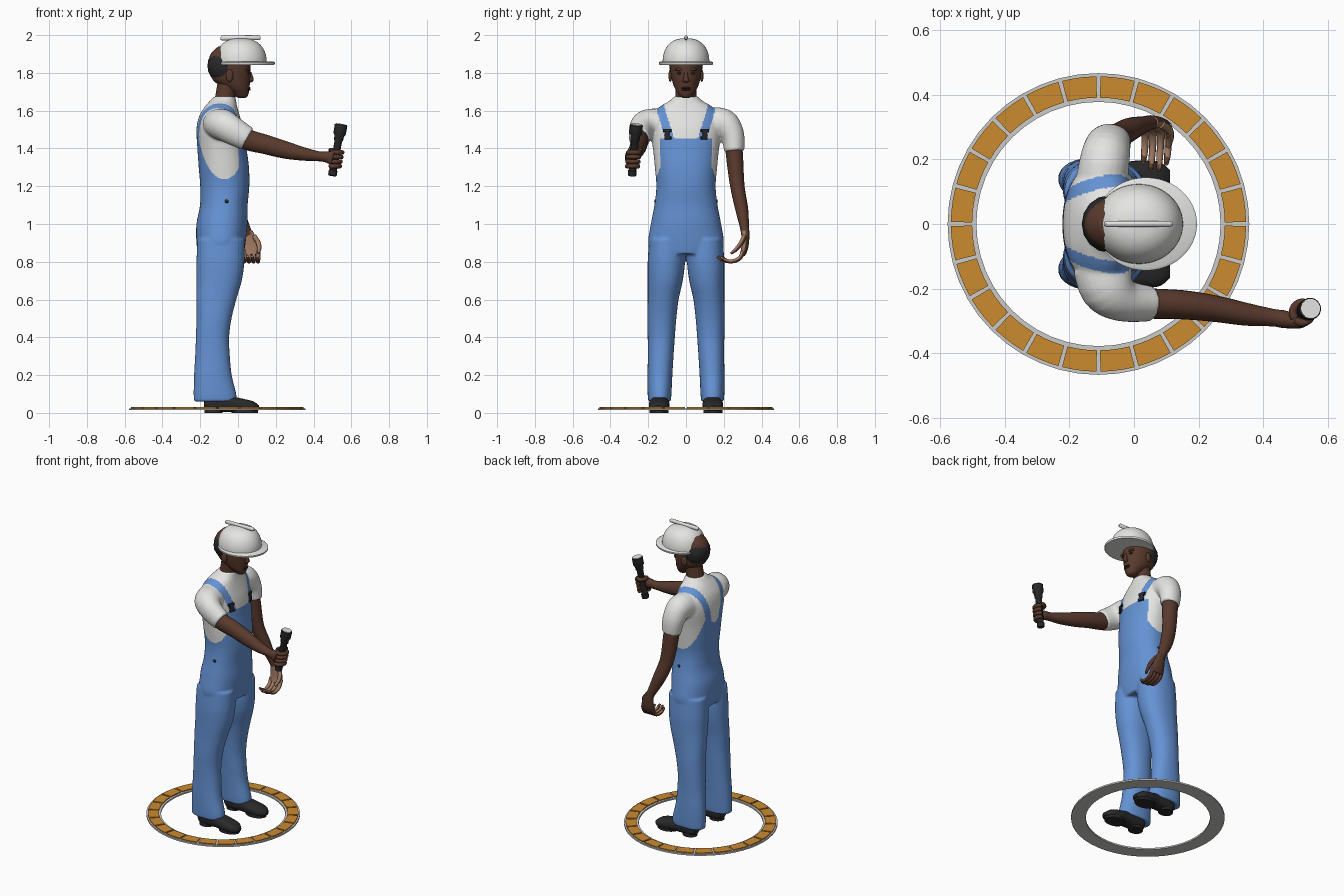
import bpy, bmesh, math
from mathutils import Vector, Matrix

if "Cube" in bpy.data.objects:
    bpy.data.objects.remove(bpy.data.objects["Cube"])


def material(name, r, g, b):
    m = bpy.data.materials.new(name)
    m.use_nodes = True
    m.diffuse_color = (r, g, b, 1)
    m.node_tree.nodes["Principled BSDF"].inputs["Base Color"].default_value = (r, g, b, 1)
    return m


WHITE = material("white", .78, .78, .77)
BLUE = material("denim blue", .13, .29, .66)
SKIN = material("brown skin", .1, .042, .026)
PALM = material("light palm", .34, .19, .12)
DARK = material("dark skin", .05, .018, .012)
BLACK = material("black", .022, .022, .024)
ORANGE = material("orange", .6, .26, .03)
GREY = material("light grey", .6, .6, .58)
UP, FWD = Vector((0, 0, 1)), Vector((1, 0, 0))


def resample(pts, sub):
    """Catmull-Rom through the points."""
    pts = [Vector(p) for p in pts]
    if sub == 1:
        return pts
    out = []
    for i in range(len(pts) - 1):
        a, b, c, d = pts[max(i - 1, 0)], pts[i], pts[i + 1], pts[min(i + 2, len(pts) - 1)]
        for k in range(sub):
            t = k / sub
            out.append((b * 2 + (c - a) * t + (a * 2 - b * 5 + c * 4 - d) * t ** 2
                        + (b * 3 - a - c * 3 + d) * t ** 3) * .5)
    return out + [pts[-1]]


def tube(bm, pts, ref=FWD, axis=None, n=24, sub=4, power=2):
    """Skin sections (x, y, z, radius along ref, radius across)."""
    pts = resample(pts, sub)
    rings = []
    for i, p in enumerate(pts):
        t = axis or (pts[min(i + 1, len(pts) - 1)] - pts[max(i - 1, 0)])
        t = Vector(t[:3]).normalized()
        u = (ref - t * ref.dot(t)).normalized()
        v = t.cross(u)
        ring = []
        for k in range(n):
            c, s = math.cos(math.tau * k / n), math.sin(math.tau * k / n)
            c, s = (math.copysign(abs(q) ** (2 / power), q) for q in (c, s))
            ring.append(bm.verts.new(Vector(p[:3]) + u * c * max(p[3], .001) + v * s * max(p[4], .001)))
        rings.append(ring)
    for a, b in zip(rings, rings[1:]):
        for k in range(n):
            bm.faces.new((a[k - 1], a[k], b[k], b[k - 1]))
    bm.faces.new(rings[0][::-1])
    bm.faces.new(rings[-1])


def blob(bm, loc, size):
    bmesh.ops.create_uvsphere(bm, u_segments=16, v_segments=10, radius=1,
                              matrix=Matrix.Translation(loc) @ Matrix.Diagonal((*size, 1)))


def smooth(mesh, angle=45):
    for p in mesh.polygons:
        p.use_smooth = True
    mesh.set_sharp_from_angle(angle=math.radians(angle))


def finish(bm, name, *mats, rule=None):
    bmesh.ops.recalc_face_normals(bm, faces=bm.faces[:])
    mesh = bpy.data.meshes.new(name)
    bm.to_mesh(mesh)
    bm.free()
    for m in mats:
        mesh.materials.append(m)
    if rule:
        for p in mesh.polygons:
            p.material_index = int(rule(p))
    smooth(mesh)
    ob = bpy.data.objects.new(name, mesh)
    bpy.context.collection.objects.link(ob)
    return ob


def part(name, mat, pts, **kw):
    bm = bmesh.new()
    tube(bm, pts, **kw)
    return finish(bm, name, mat)


# Clothing: torso, legs and sleeves fused into one soft surface
bm = bmesh.new()
torso = [(.84, -.09, .12, .17), (.9, -.09, .13, .2), (1, -.085, .135, .186), (1.1, -.075, .126, .167),
         (1.2, -.07, .13, .157), (1.3, -.075, .133, .165), (1.4, -.085, .13, .175), (1.5, -.095, .125, .19),
         (1.57, -.098, .108, .185), (1.62, -.09, .086, .14), (1.65, -.08, .07, .09), (1.675, -.07, .056, .064)]
tube(bm, [(x, 0, z, a, b) for z, x, a, b in torso], axis=UP, n=48, power=2.2)
leg = [(.06, -.12, .14, .113, .06), (.1, -.122, .14, .113, .063), (.2, -.133, .138, .1, .066),
       (.3, -.135, .134, .092, .068), (.4, -.135, .131, .088, .072), (.5, -.127, .128, .093, .077),
       (.6, -.115, .121, .106, .082), (.7, -.1, .11, .12, .093), (.8, -.093, .104, .127, .099),
       (.92, -.09, .1, .125, .095)]
for s in (-1, 1):
    tube(bm, [(x, s * y, z, a, b) for z, x, y, a, b in leg], axis=UP, n=32, power=2.2)
tube(bm, [(-.1, -.13, 1.53, .08, .09), (-.08, -.2, 1.525, .083, .085), (-.03, -.237, 1.495, .076, .066),
          (.05, -.247, 1.45, .064, .055)], ref=UP)
tube(bm, [(-.1, .13, 1.53, .08, .085), (-.09, .2, 1.53, .077, .08), (-.08, .245, 1.47, .07, .064),
          (-.07, .256, 1.385, .062, .053)], ref=FWD)
clothes = finish(bm, "overalls_and_shirt", BLUE, WHITE)
bpy.context.view_layer.objects.active = clothes
mod = clothes.modifiers.new("fuse", "REMESH")
mod.mode, mod.voxel_size = "VOXEL", .0065
soft = clothes.modifiers.new("soften", "SMOOTH")
soft.iterations = 6
for m in ("fuse", "soften"):
    bpy.ops.object.modifier_apply(modifier=m)


def is_shirt(p):
    x, y, z = p.center
    y = abs(y)
    if z < 1.215:
        return False
    if x > -.08:
        bib = z < 1.455 and y < .137 + max(0, 1.3 - z) * .35
    else:
        bib = z < 1.39 + .6 * y and y < .165 - .36 * (z - 1.22)
    f = min(max((x + .17) / .12, 0), 1)
    centre = (1 - f) * (.06 + .28 * (z - 1.43)) + f * (.095 + .3 * (z - 1.48))
    strap = z > 1.42 and abs(y - centre) < .023
    return not (bib or strap)


for p in clothes.data.polygons:
    p.material_index = int(is_shirt(p))
smooth(clothes.data, 80)
bpy.context.view_layer.update()

# Strap buckles and side buttons sit on the cloth
bm = bmesh.new()
for s in (-1, 1):
    for y, z, w, h in ((.098, 1.495, .044, .016), (.098, 1.475, .024, .03), (.095, 1.455, .036, .014)):
        ok, loc, nor, _ = clothes.ray_cast(Vector((1, s * y, z)), Vector((-1, 0, 0)))
        turn = nor.to_track_quat("X", "Z").to_matrix().to_4x4()
        bmesh.ops.create_cube(bm, size=1, matrix=Matrix.Translation(loc) @ turn @ Matrix.Diagonal((.018, w, h, 1)))
finish(bm, "strap_buckles", BLACK)
bm = bmesh.new()
for s in (-1, 1):
    ok, loc, nor, _ = clothes.ray_cast(Vector((-.06, s, 1.12)), Vector((0, -s, 0)))
    blob(bm, loc, (.01, .005, .01))
finish(bm, "side_buttons", BLACK)

# Shoes with soles
for s, side in ((-1, "right"), (1, "left")):
    bm = bmesh.new()
    tube(bm, [(-.18, s * .14, .045, .025, .03), (-.15, s * .14, .048, .042, .048), (-.05, s * .14, .048, .042, .05),
              (.02, s * .142, .04, .036, .055), (.08, s * .144, .033, .028, .048), (.112, s * .145, .027, .012, .02)],
         ref=UP, axis=FWD, power=2.4)
    for x, a, b in ((.035, .07, .05), (-.13, .048, .042)):
        tube(bm, [(x, s * .142, z, a, b) for z in (0, .025)], axis=UP, sub=1)
    finish(bm, side + "_shoe", BLACK)

# Neck, head and face
part("neck", SKIN, [(-.08, 0, 1.6, .06, .06), (-.066, 0, 1.68, .054, .056), (-.05, 0, 1.77, .055, .058)], axis=UP)
bm = bmesh.new()
head = [(1.667, .022, .015, .015), (1.675, .018, .032, .03), (1.695, .01, .047, .044), (1.72, -.008, .068, .06),
        (1.76, -.033, .098, .074), (1.8, -.04, .107, .081), (1.85, -.045, .11, .085), (1.9, -.045, .1, .08),
        (1.94, -.045, .06, .05)]
tube(bm, [(x, 0, z, a, b) for z, x, a, b in head], axis=UP, n=32)
tube(bm, [(.062, 0, 1.805, .008, .009), (.07, 0, 1.775, .011, .012), (.07, 0, 1.758, .012, .019),
          (.06, 0, 1.748, .008, .012)], axis=UP, n=12)
for s in (-1, 1):
    blob(bm, (-.045, s * .083, 1.785), (.02, .01, .033))
    blob(bm, (.052, s * .034, 1.818), (.014, .026, .008))
finish(bm, "head", SKIN)
bm = bmesh.new()
for z in (1.711, 1.72):
    blob(bm, (.055, 0, z), (.012, .025, .006))
for s in (-1, 1):
    blob(bm, (.055, s * .034, 1.798), (.008, .014, .006))
finish(bm, "lips_and_eyes", DARK)
bm = bmesh.new()
blob(bm, (-.077, 0, 1.838), (.085, .089, .093))
finish(bm, "hair", BLACK)

# Hard hat: dome, brim and crown ridge
dome = [(1.85, 1), (1.89, .975), (1.93, .86), (1.96, .66), (1.978, .38), (1.984, .02)]
part("hat_dome", WHITE, [(.015, 0, z, .137 * f, .124 * f) for z, f in dome], axis=UP, n=48)
part("hat_brim", WHITE, [(.037, 0, z, .158 * f, .144 * f) for z, f in ((1.843, .98), (1.847, 1), (1.855, 1), (1.86, .94))],
     axis=UP, n=48, sub=1)
part("hat_ridge", WHITE, [(-.093, 0, 1.982, .006, .005), (-.085, 0, 1.985, .013, .01), (.11, 0, 1.987, .013, .01),
                          (.12, 0, 1.984, .006, .005)], ref=UP, axis=FWD, n=12, sub=1)

# Bare arms
part("right_arm", SKIN, [(-.03, -.237, 1.49, .055, .05), (.05, -.246, 1.447, .055, .047), (.15, -.25, 1.42, .051, .045),
                         (.25, -.262, 1.392, .046, .041), (.35, -.28, 1.37, .035, .035), (.43, -.29, 1.358, .026, .027),
                         (.47, -.296, 1.355, .03, .027), (.505, -.306, 1.347, .04, .018)], ref=UP)
part("left_arm", SKIN, [(-.08, .25, 1.45, .05, .045), (-.07, .257, 1.36, .05, .045), (-.05, .272, 1.2, .045, .038),
                        (-.01, .295, 1.08, .041, .034), (.035, .31, .98, .029, .024), (.052, .315, .94, .028, .022)])


def inner_side(p):
    return p.normal.dot(Vector((0, -.75, .65))) > .2


# Relaxed left hand with curled fingers
bm = bmesh.new()
tube(bm, [(.05, .315, .96, .027, .021), (.06, .315, .92, .036, .02), (.068, .31, .87, .043, .018),
          (.07, .298, .835, .042, .014)])
for i in range(4):
    x = .034 + .024 * i
    reach = .02 * abs(i - 1.6)
    tube(bm, [(x, .305, .86, .012, .012), (x, .285, .82, .012, .012), (x, .245, .802, .011, .011),
              (x - .003, .195 + reach / 2, .808, .01, .01), (x - .006, .158 + reach, .828, .007, .007)], n=10)
tube(bm, [(.085, .31, .935, .014, .014), (.108, .292, .9, .013, .013), (.112, .265, .865, .011, .011),
          (.106, .238, .845, .007, .007)], n=10)
finish(bm, "left_hand", SKIN, PALM, rule=inner_side)

# Torch held upright in the right hand
base, top = Vector((.499, -.286, 1.255)), Vector((.546, -.262, 1.525))
along = (top - base).normalized()


def on_torch(f, r):
    return (*base.lerp(top, f), r, r)


part("torch", BLACK, [on_torch(f, r) for f, r in ((0, .02), (.02, .023), (.1, .023), (.11, .02), (.68, .02), (.7, .025),
                                                  (.78, .025), (.82, .033), (.99, .034), (1, .031))], axis=along, sub=1)
part("torch_lens", WHITE, [on_torch(f, .03) for f in (.99, 1.01)], axis=along, sub=1)

# Gripping fingers and thumb
bm = bmesh.new()
grips = [(.19 + .09 * i, 225, 430, .012) for i in range(4)] + [(.5, 215, 70, .013)]
for f, a0, a1, r in grips:
    c = base.lerp(top, f)
    path = []
    for k in range(7):
        a = math.radians(a0 + (a1 - a0) * k / 6)
        path.append((c.x + .031 * math.cos(a), c.y + .031 * math.sin(a), c.z, r, r))
    tube(bm, path, ref=UP, n=10, sub=2)
finish(bm, "right_fingers", SKIN)


# Ground ring with 24 tiles
def arc_block(bm, r0, r1, z0, z1, a0, a1, steps):
    """Curved block centred under the figure."""
    prev = first = None
    for k in range(steps + 1):
        a = a0 + (a1 - a0) * k / steps
        cur = [bm.verts.new((-.11 + r * math.cos(a), r * math.sin(a), z))
               for r, z in ((r0, z0), (r1, z0), (r1, z1), (r0, z1))]
        first = first or cur
        if prev:
            for j in range(4):
                bm.faces.new((prev[j - 1], prev[j], cur[j], cur[j - 1]))
        prev = cur
    bm.faces.new(first)
    bm.faces.new(prev[::-1])


bm = bmesh.new()
arc_block(bm, .378, .467, .014, .024, 0, math.tau, 48)
bmesh.ops.remove_doubles(bm, verts=bm.verts[:], dist=.0005)
finish(bm, "ring_base", GREY)
bm = bmesh.new()
for i in range(24):
    a = math.tau * i / 24
    arc_block(bm, .391, .457, .02, .03, a + .013, a + math.tau / 24 - .013, 3)
finish(bm, "ring_tiles", ORANGE)
